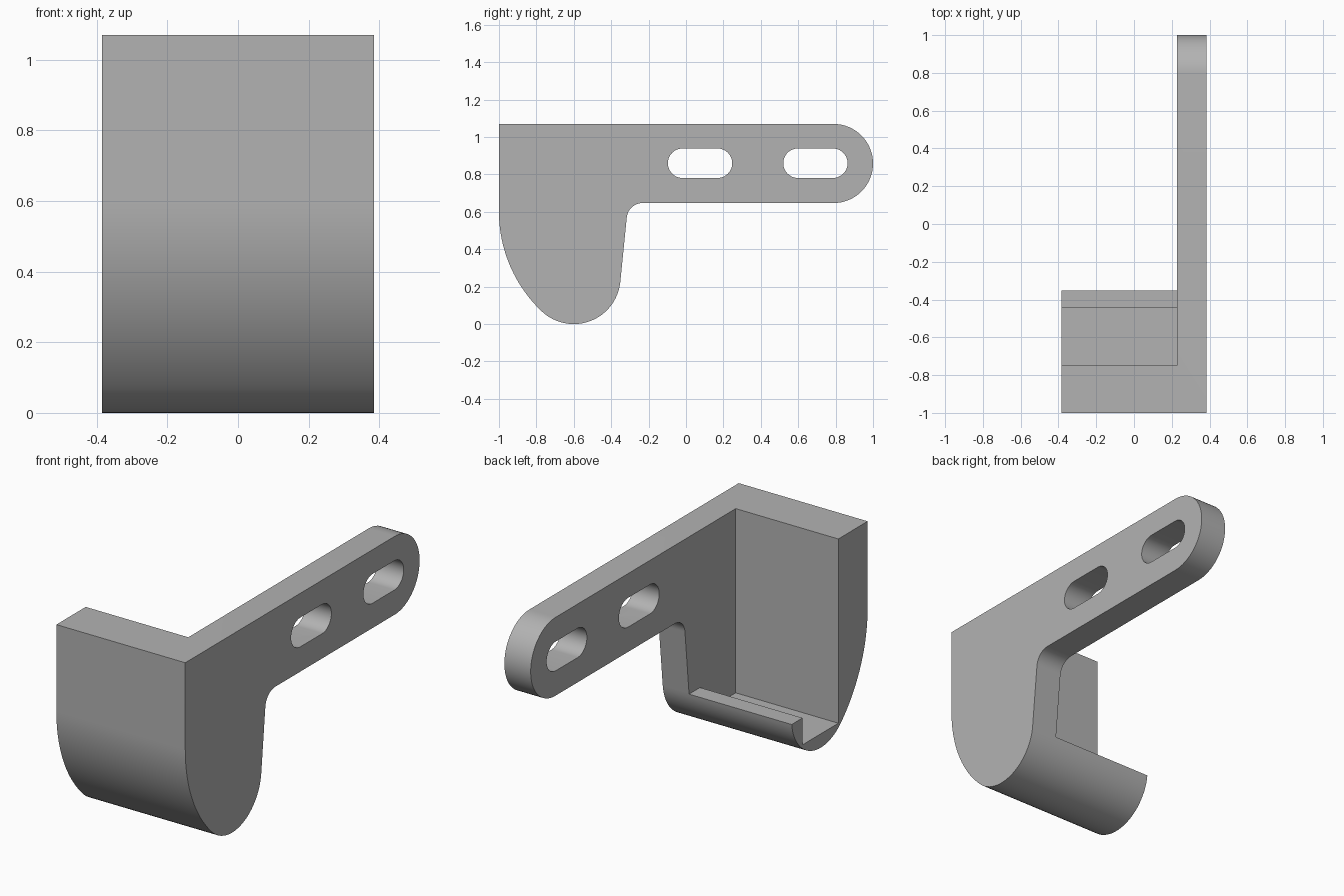
import bpy, bmesh
from math import cos, sin, radians

cube = bpy.data.objects.get("Cube")
if cube:
    bpy.data.objects.remove(cube, do_unlink=True)

grey = bpy.data.materials.new("plain_grey")
grey.use_nodes = True
grey.diffuse_color = (0.45, 0.45, 0.45, 1)
grey.node_tree.nodes["Principled BSDF"].inputs["Base Color"].default_value = (0.45, 0.45, 0.45, 1)


def arc(y, z, r, start, end, steps=24):
    """Points on an arc in the side plane, angles in degrees."""
    angles = [radians(start + (end - start) * i / steps) for i in range(steps + 1)]
    return [(y + r * cos(a), z + r * sin(a)) for a in angles]


def prism(name, profile, x0, x1):
    """Extrude a side profile across the width."""
    bm = bmesh.new()
    face = bm.faces.new([bm.verts.new((x0, y, z)) for y, z in profile])
    new = bmesh.ops.extrude_face_region(bm, geom=[face])["geom"]
    verts = [v for v in new if isinstance(v, bmesh.types.BMVert)]
    bmesh.ops.translate(bm, verts=verts, vec=(x1 - x0, 0, 0))
    bmesh.ops.recalc_face_normals(bm, faces=bm.faces)
    mesh = bpy.data.meshes.new(name)
    bm.to_mesh(mesh)
    bm.free()
    mesh.materials.append(grey)
    obj = bpy.data.objects.new(name, mesh)
    bpy.context.collection.objects.link(obj)
    return obj


HALF, INNER, TOP = 0.385, 0.228, 1.07

# Side outline: curved front, round bottom, filleted neck, round-ended arm
outline = [(-1, TOP)]
outline += arc(-0.267, 0.6, 0.733, 180, 226.4)
outline += arc(-0.6, 0.25, 0.25, 226.4, 354.4)[1:]
outline += arc(-0.232, 0.562, 0.085, 174.4, 90, 12)
outline += arc(0.7885, 0.8585, 0.2115, -90, 90, 32)
bracket = prism("hook_bracket", outline, -HALF, HALF)

# Space above the hook, leaving the front wall, floor groove and rear lip
opening = [(-0.75, 1.3), (-0.75, 0.075), (-0.445, 0.075),
           (-0.445, 0.22), (1.3, 0.22), (1.3, 1.3)]
cutters = [prism("opening_cutter", opening, -0.6, INNER)]

# Two rounded mounting slots through the arm
for y in (0.075, 0.692):
    slot = arc(y + 0.093, 0.86, 0.079, -90, 90) + arc(y - 0.093, 0.86, 0.079, 90, 270)
    cutters.append(prism("slot_cutter", slot, 0.1, 0.6))

bpy.ops.object.select_all(action="DESELECT")
bpy.context.view_layer.objects.active = bracket
bracket.select_set(True)
for cutter in cutters:
    cutter.hide_render = True
    cut = bracket.modifiers.new("cut", "BOOLEAN")
    cut.operation = "DIFFERENCE"
    cut.solver = "EXACT"
    cut.object = cutter
    bpy.ops.object.modifier_apply(modifier=cut.name)
    bpy.data.objects.remove(cutter, do_unlink=True)

bpy.ops.object.shade_smooth_by_angle(angle=radians(30))
